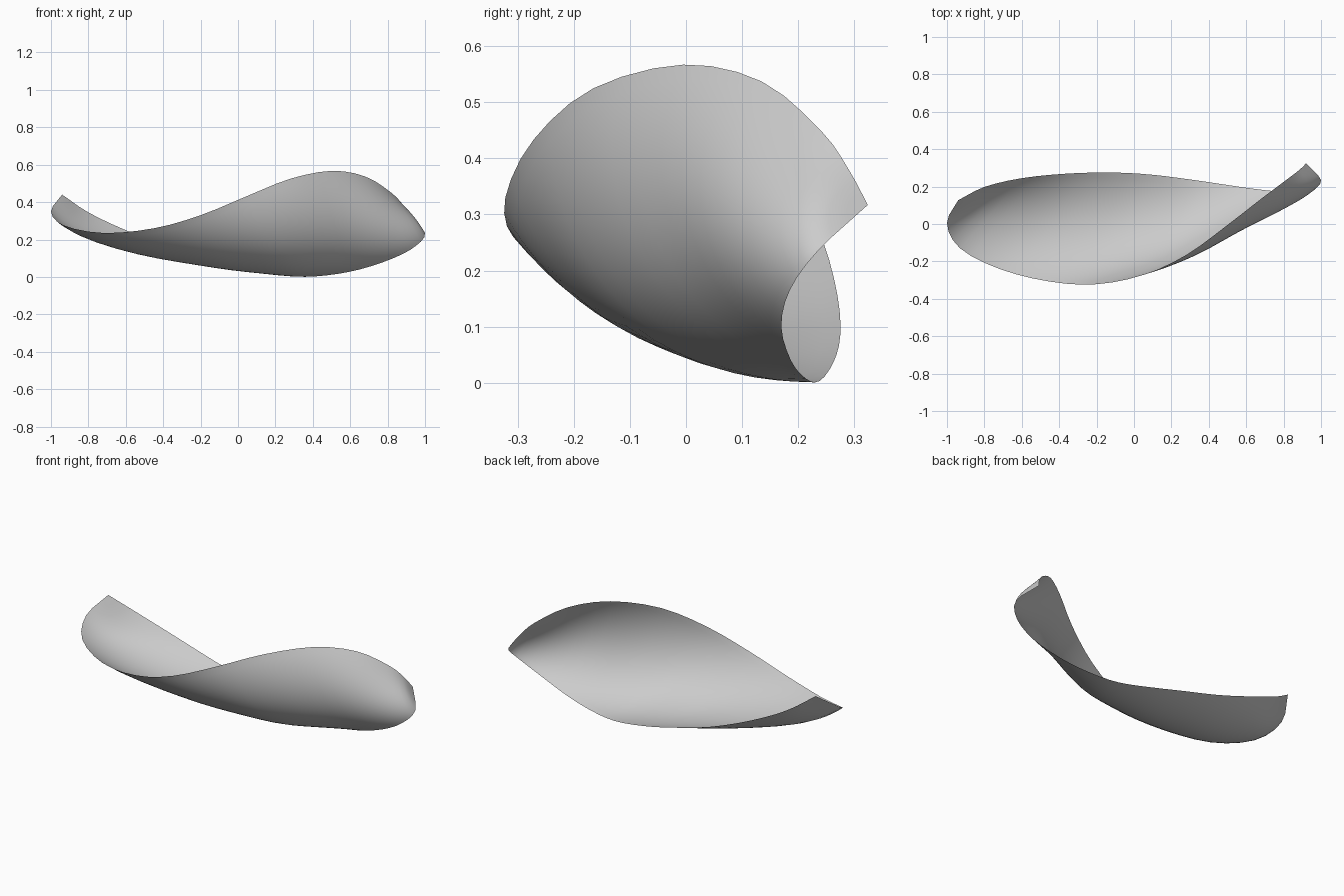
import bpy, bmesh, math
from mathutils import Vector as V

if "Cube" in bpy.data.objects:
    bpy.data.objects.remove(bpy.data.objects["Cube"])

# Stations along the leaf, left tip to right tip: front rim, mid rib, back rim
L, R = (-.94, .127, .44), (.92, .324, .317)
front = [L, (-1, .005, .35), (-.93, -.13, .275), (-.72, -.24, .235), (-.45, -.308, .26),
         (-.2, -.322, .33), (.05, -.272, .433), (.28, -.165, .525), (.5, -.005, .567),
         (.68, .135, .537), (.82, .24, .45), (.885, .29, .38), R]
mid = [L, (-.89, .08, .295), (-.76, .06, .2), (-.52, .02, .118), (-.26, -.02, .076),
       (-.03, -.06, .068), (.2, -.1, .107), (.4, -.07, .16), (.6, 0, .22),
       (.77, .065, .26), (.89, .14, .29), (.95, .225, .31), R]
back = [L, (-.8, .198, .345), (-.6, .245, .25), (-.35, .27, .155), (-.1, .275, .085),
        (.1, .263, .037), (.3, .238, .003), (.47, .213, .008), (.65, .187, .04),
        (.83, .17, .1), (.95, .185, .165), (1, .235, .235), R]


def spline(pts, sub):
    """Smooth curve through the points."""
    p = [V(q) for q in pts]
    p = [2 * p[0] - p[1]] + p + [2 * p[-1] - p[-2]]
    out = []
    for i in range(1, len(p) - 2):
        a, b, c, d = p[i - 1:i + 3]
        for k in range(sub):
            t = k / sub
            out.append(.5 * (2 * b + (c - a) * t + (2 * a - 5 * b + 4 * c - d) * t * t
                             + (3 * b - a - 3 * c + d) * t ** 3))
    return out + [p[-2]]


def arc(a, m, b, n):
    """Circular arc from a through m to b."""
    u, w = m - a, b - a
    x = u.cross(w)
    c = a + (x.cross(u) * w.length_squared + w.cross(x) * u.length_squared) / (2 * x.length_squared)
    r = a - c
    e1 = r.normalized()
    e2 = x.normalized().cross(e1)
    d = b - c
    ang = math.atan2(d.dot(e2), d.dot(e1)) % (2 * math.pi)
    return [c + r.length * (e1 * math.cos(ang * k / n) + e2 * math.sin(ang * k / n))
            for k in range(n + 1)]


# Curled leaf: arc sections lofted between the two pointed tips
N = 20
rails = list(zip(spline(front, 3), spline(mid, 3), spline(back, 3)))
bm = bmesh.new()
rows = [[bm.verts.new(p) for p in arc(a, m, b, N)] for a, m, b in rails[1:-1]]
for r, s in zip(rows, rows[1:]):
    for k in range(N):
        bm.faces.new((r[k], r[k + 1], s[k + 1], s[k]))
for row, tip in ((rows[0], L), (rows[-1], R)):
    t = bm.verts.new(tip)
    for k in range(N):
        bm.faces.new((row[k], row[k + 1], t))
bmesh.ops.recalc_face_normals(bm, faces=bm.faces)
for f in bm.faces:
    f.smooth = True
mesh = bpy.data.meshes.new("curled_leaf")
bm.to_mesh(mesh)
bm.free()
leaf = bpy.data.objects.new("curled_leaf", mesh)
bpy.context.collection.objects.link(leaf)
